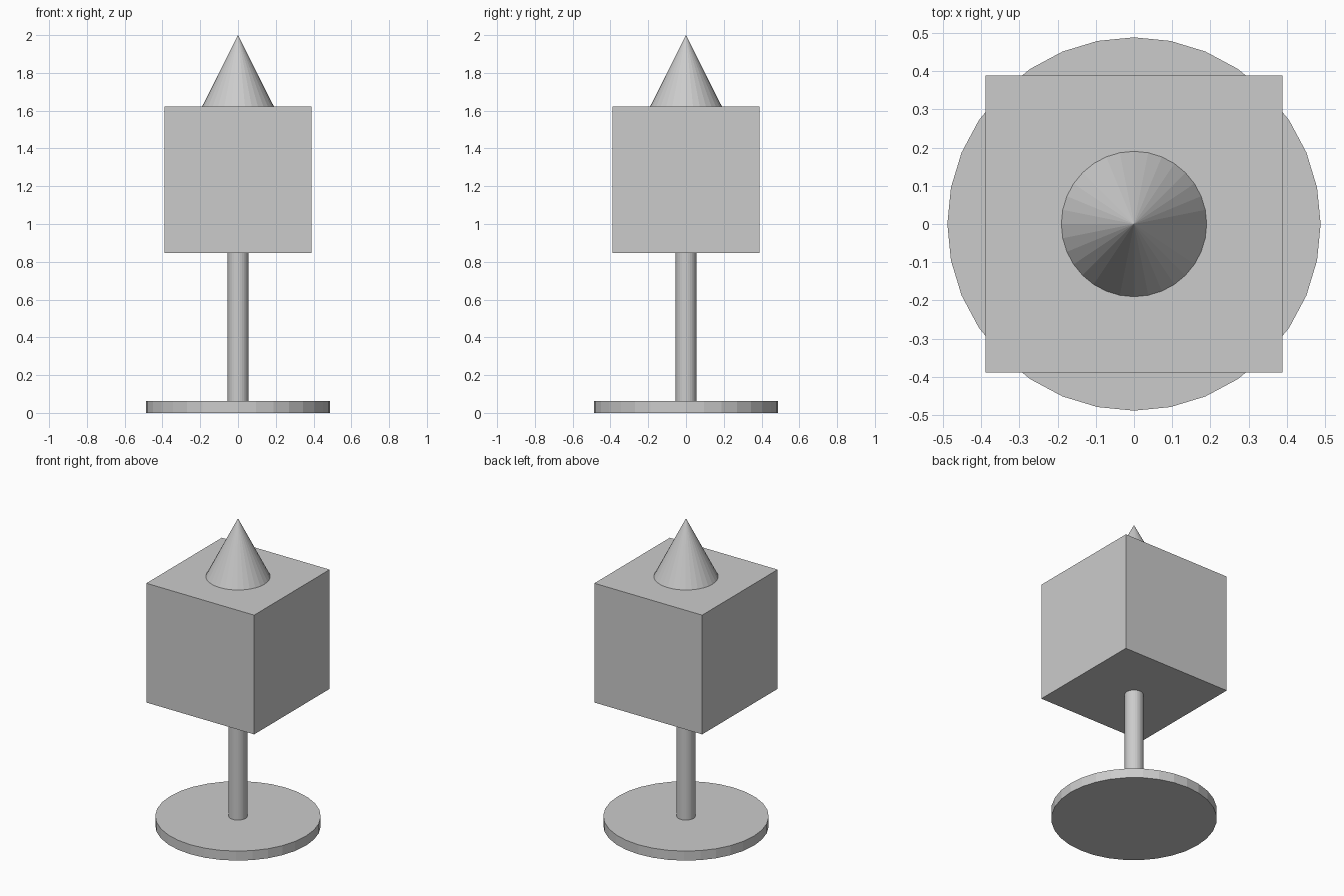
import bpy

if "Cube" in bpy.data.objects:
    bpy.data.objects.remove(bpy.data.objects["Cube"])

SIDES = 32


def cone(name, r_bottom, r_top, z0, z1):
    """Flat-shaded round part standing between heights z0 and z1."""
    bpy.ops.mesh.primitive_cone_add(vertices=SIDES, radius1=r_bottom, radius2=r_top,
                                    depth=z1 - z0, location=(0, 0, (z0 + z1) / 2))
    bpy.context.object.name = name


# Round foot and slim post
cone("base_disc", 0.488, 0.488, 0.0, 0.062)
cone("post", 0.055, 0.055, 0.062, 0.846)

# Cube body
bpy.ops.mesh.primitive_cube_add(size=0.776, location=(0, 0, 0.846 + 0.388))
bpy.context.object.name = "cube_body"

# Pointed top
cone("cone_top", 0.19, 0.0, 1.622, 2.0)
